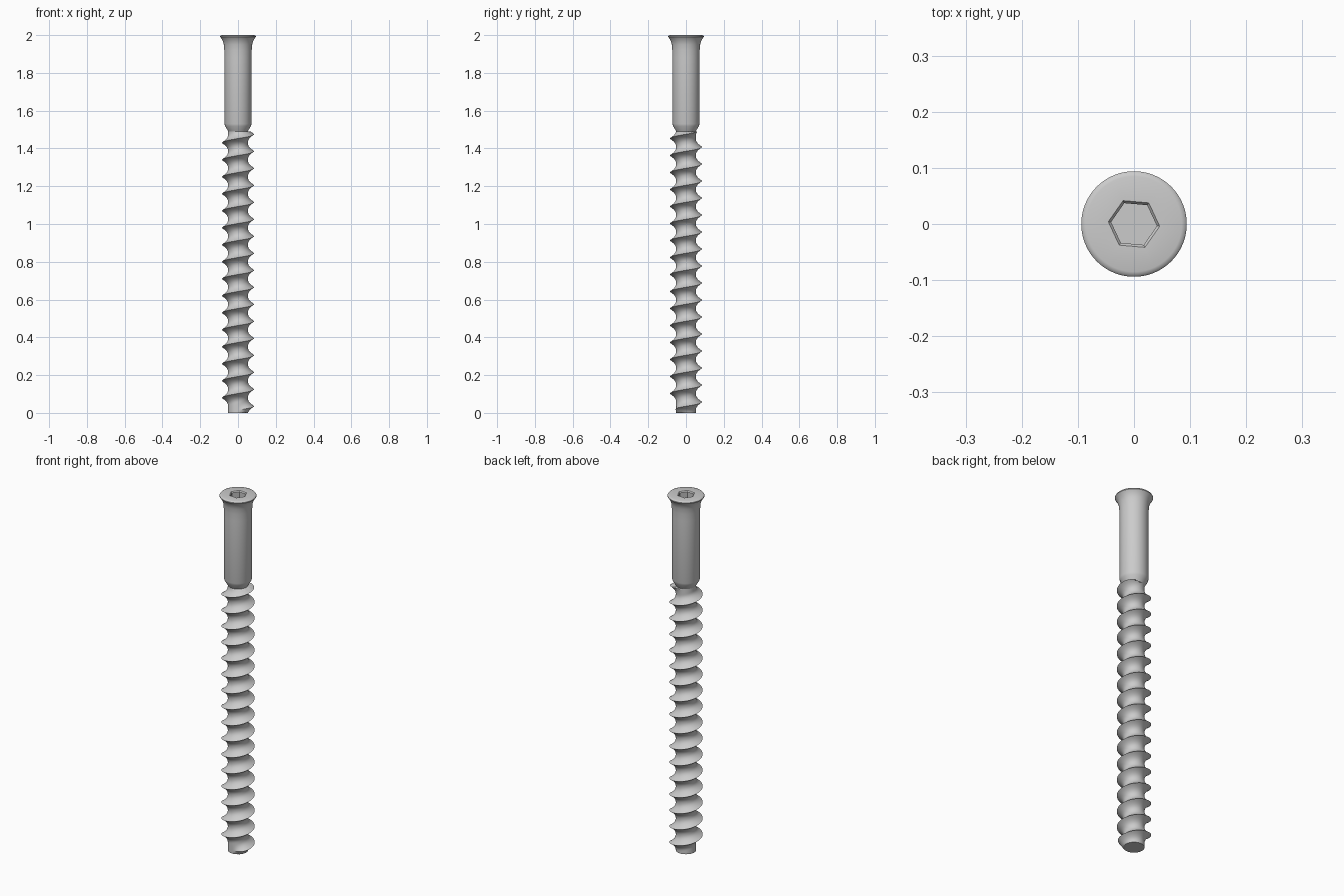
import bpy, bmesh, math

if "Cube" in bpy.data.objects:
    bpy.data.objects.remove(bpy.data.objects["Cube"])

N = 72            # sides around the axis
M = 16            # rows per thread turn
CORE, CREST = 0.052, 0.085
PITCH, Z_FIRST, Z_END = 0.09, 0.035, 1.49


def finish(bm, name):
    bmesh.ops.recalc_face_normals(bm, faces=bm.faces[:])
    mesh = bpy.data.meshes.new(name)
    bm.to_mesh(mesh)
    bm.free()
    ob = bpy.data.objects.new(name, mesh)
    bpy.context.collection.objects.link(ob)
    bpy.ops.object.select_all(action='DESELECT')
    ob.select_set(True)
    bpy.context.view_layer.objects.active = ob
    bpy.ops.object.shade_smooth_by_angle(angle=math.radians(35))
    return ob


def polar(bm, r, i, z):
    a = 2 * math.pi * i / N
    return bm.verts.new((r * math.cos(a), r * math.sin(a), z))


def smooth(t):
    t = max(0.0, min(1.0, t))
    return t * t * (3 - 2 * t)


# Threaded shaft: helical grid with concave flanks, run-in and run-out at the ends
bm = bmesh.new()
bottom = [polar(bm, CORE, i, 0) for i in range(N)]
top = [polar(bm, CORE, i, Z_END) for i in range(N)]
cache = {}


def thread_vert(i, j):
    if i == N:
        i, j = 0, j + M
    z = Z_FIRST + PITCH * (i / N + j / M)
    if z <= 0.001:
        return bottom[i]
    if z >= Z_END - 0.001:
        return top[i]
    if (i, j) not in cache:
        crest_z = Z_FIRST + PITCH * (i / N + round(j / M))
        d = abs((j / M) % 1.0 - 0.5) * 2
        fade = smooth((crest_z - 0.012) / 0.02) * smooth((1.503 - crest_z) / 0.025)
        r = CORE + (CREST - CORE) * d ** 2.3 * fade
        cache[(i, j)] = polar(bm, r, i, z)
    return cache[(i, j)]


for i in range(N):
    for j in range(-2 * M, 18 * M):
        quad = [thread_vert(i, j), thread_vert(i + 1, j),
                thread_vert(i + 1, j + 1), thread_vert(i, j + 1)]
        face = list(dict.fromkeys(quad))
        if len(face) > 2:
            bm.faces.new(face)
bm.faces.new(bottom)
finish(bm, "threaded_shaft")


# Shank, flared head and hexagonal socket: stacked rings (radius, z, is_hexagon)
def hex_radius(r, i):
    a = math.radians((360 * i / N + 5) % 60 - 30)
    return r * math.cos(math.radians(30)) / math.cos(a)


rings = [(CORE, Z_END, False), (0.056, 1.498, False), (0.068, 1.518, False),
         (0.0715, 1.53, False), (0.0715, 1.88, False), (0.0725, 1.92, False),
         (0.075, 1.95, False), (0.080, 1.968, False), (0.088, 1.982, False),
         (0.094, 1.99, False), (0.094, 1.994, False), (0.091, 1.998, False),
         (0.085, 2.0, False), (0.046, 2.0, True), (0.041, 1.994, True),
         (0.041, 1.945, True)]
bm = bmesh.new()
loops = [[polar(bm, hex_radius(r, i) if is_hex else r, i, z) for i in range(N)]
         for r, z, is_hex in rings]
for a, b in zip(loops, loops[1:]):
    for i in range(N):
        k = (i + 1) % N
        bm.faces.new((a[i], a[k], b[k], b[i]))
bm.faces.new(loops[-1])
finish(bm, "shank_and_socket_head")
